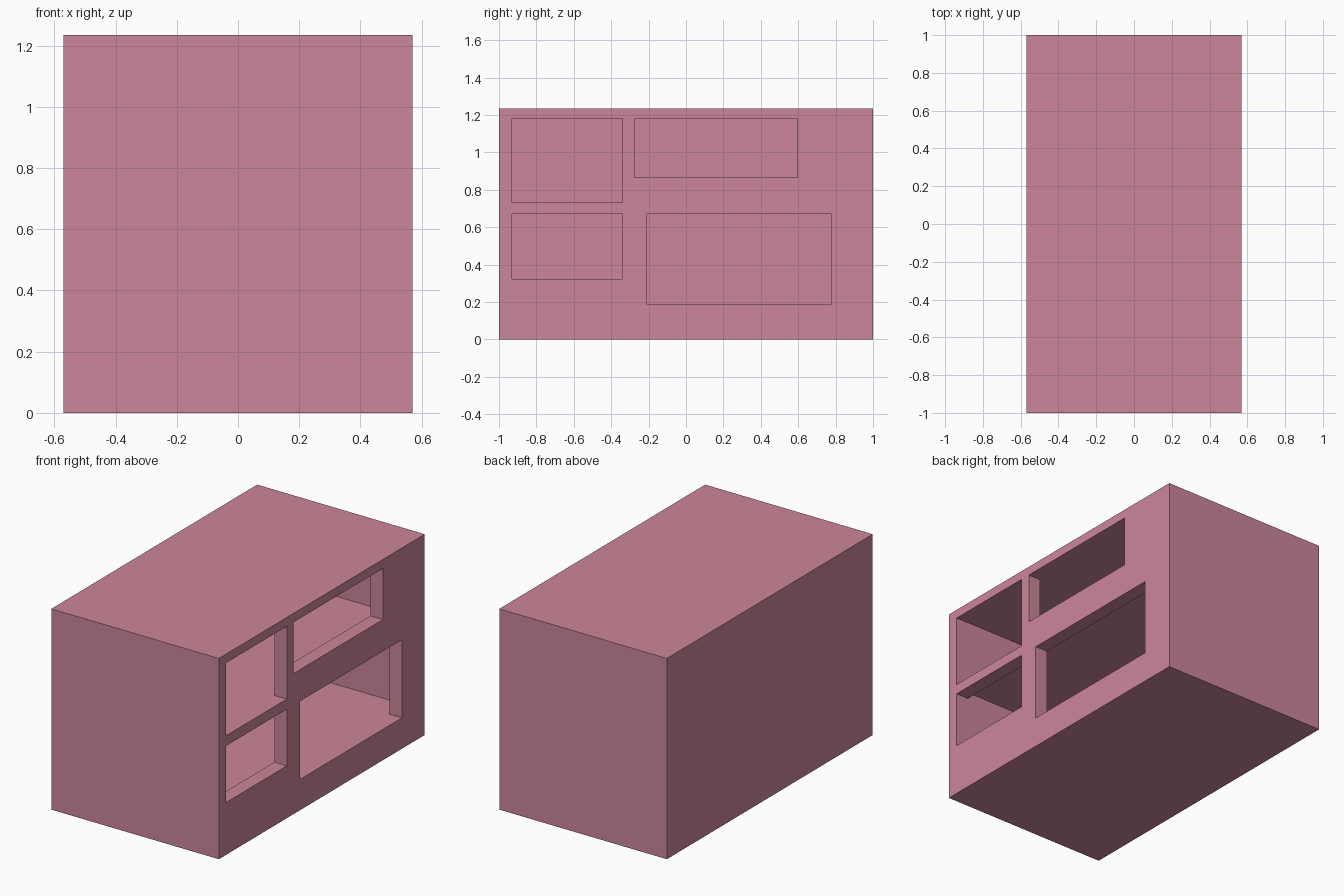
import bpy

if "Cube" in bpy.data.objects:
    bpy.data.objects.remove(bpy.data.objects["Cube"])

X0, X1, H = -0.57, 0.57, 1.235
FRONT_WALL, WALL = 0.085, 0.07


def box(name, x, y, z):
    """Axis-aligned box from (min, max) ranges."""
    bpy.ops.mesh.primitive_cube_add(size=1)
    ob = bpy.context.object
    ob.name = name
    for v in ob.data.vertices:
        v.co = [r[0] + (c + 0.5) * (r[1] - r[0]) for c, r in zip(v.co, (x, y, z))]
    return ob


def cut(target, cutter):
    mod = target.modifiers.new(cutter.name, 'BOOLEAN')
    mod.operation = 'DIFFERENCE'
    mod.solver = 'EXACT'
    mod.object = cutter
    bpy.context.view_layer.objects.active = target
    bpy.ops.object.modifier_apply(modifier=mod.name)
    bpy.data.objects.remove(cutter, do_unlink=True)


# Outer shell of the block
shell = box("shell", (X0, X1), (-1, 1), (0, H))

# Two storeys hollowed out inside
room_x = (X0 + WALL, X1 - FRONT_WALL)
room_y = (-0.932, 0.932)
for name, z in (("lower_room", (0.189, 0.711)), ("upper_room", (0.731, 1.183))):
    cut(shell, box(name, room_x, room_y, z))

# Rectangular openings through the right-hand wall
openings = [
    ((-0.93, -0.34), (0.733, 1.18)),
    ((-0.275, 0.595), (0.865, 1.18)),
    ((-0.93, -0.34), (0.322, 0.67)),
    ((-0.212, 0.778), (0.19, 0.67)),
]
for i, (y, z) in enumerate(openings):
    cut(shell, box(f"opening_{i}", (X1 - FRONT_WALL - 0.02, X1 + 0.1), y, z))

# Pink finish
mat = bpy.data.materials.new("pink")
mat.diffuse_color = (0.6, 0.24, 0.32, 1)
mat.use_nodes = True
mat.node_tree.nodes["Principled BSDF"].inputs["Base Color"].default_value = mat.diffuse_color
shell.data.materials.append(mat)
